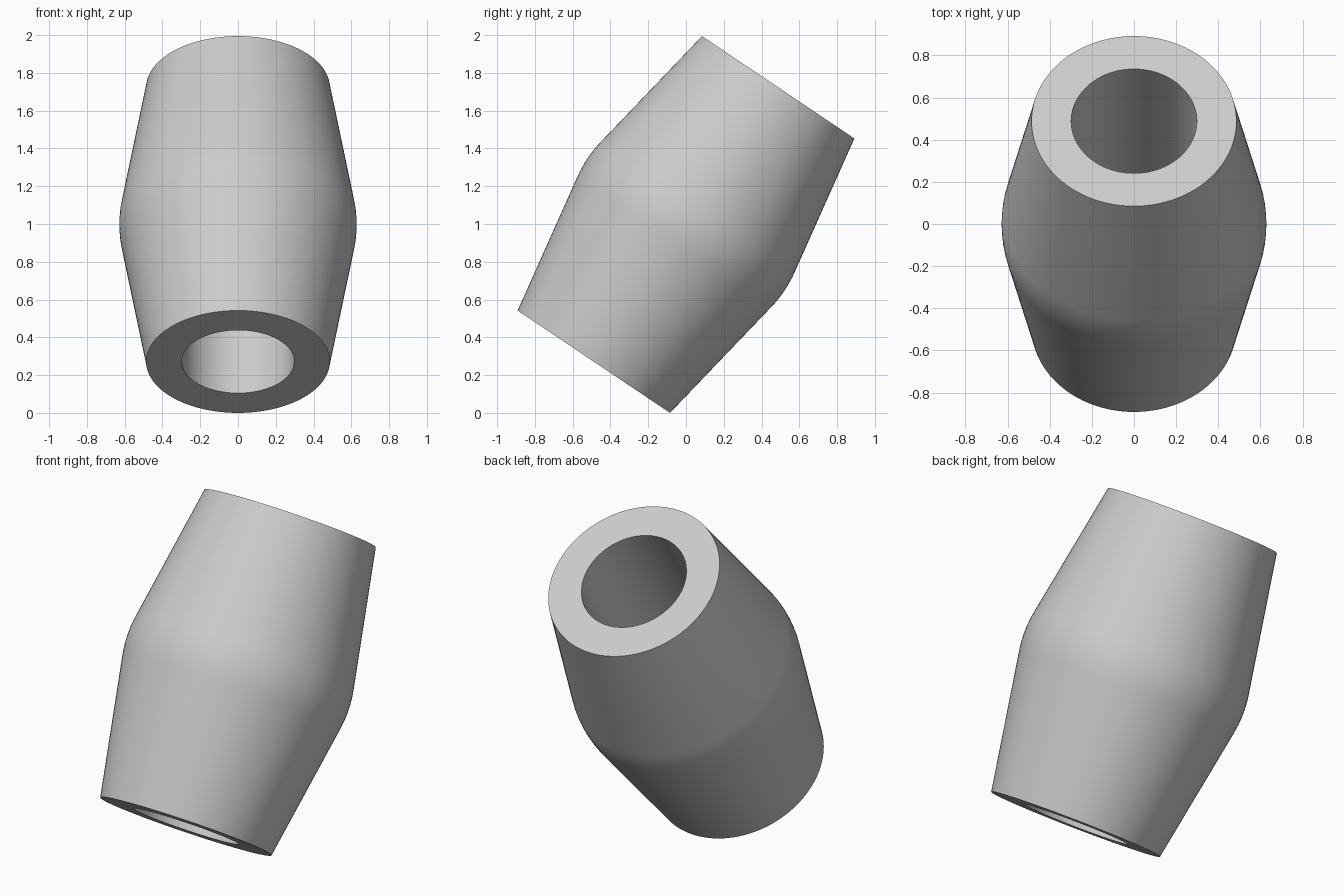
import bpy, bmesh
from math import radians, sin, cos, pi
from mathutils import Matrix, Vector

cube = bpy.data.objects.get("Cube")
if cube:
    bpy.data.objects.remove(cube, do_unlink=True)

HALF_LENGTH = 0.875
END_RADIUS = 0.486
MID_RADIUS = 0.628
BORE_RADIUS = 0.298
TAPER = radians(10)
FILLET = 0.65
TILT = radians(33.9)
SEGMENTS = 96


def material(name, rgb):
    mat = bpy.data.materials.new(name)
    mat.use_nodes = True
    mat.diffuse_color = (*rgb, 1)
    mat.node_tree.nodes["Principled BSDF"].inputs["Base Color"].default_value = (*rgb, 1)
    return mat


# Closed wall profile: straight bore, flat ends, two tapers with a rounded waist
profile = [(BORE_RADIUS, -HALF_LENGTH), (END_RADIUS, -HALF_LENGTH)]
for i in range(-4, 5):
    a = TAPER * i / 4
    profile.append((MID_RADIUS - FILLET * (1 - cos(a)), FILLET * sin(a)))
profile += [(END_RADIUS, HALF_LENGTH), (BORE_RADIUS, HALF_LENGTH)]

# Revolve the profile around its axis
bm = bmesh.new()
verts = [bm.verts.new((r, 0, z)) for r, z in profile]
edges = [bm.edges.new((v, verts[(i + 1) % len(verts)])) for i, v in enumerate(verts)]
bmesh.ops.spin(bm, geom=verts + edges, cent=(0, 0, 0), axis=(0, 0, 1),
               angle=2 * pi, steps=SEGMENTS)
bmesh.ops.remove_doubles(bm, verts=bm.verts, dist=0.0001)
bmesh.ops.recalc_face_normals(bm, faces=bm.faces)

# Lean the sleeve backwards and stand it on the ground
bm.transform(Matrix.Rotation(-TILT, 4, 'X'))
lowest = min(v.co.z for v in bm.verts)
bmesh.ops.translate(bm, verts=bm.verts, vec=Vector((0, 0, -lowest)))

mesh = bpy.data.meshes.new("tapered_sleeve")
bm.to_mesh(mesh)
bm.free()
sleeve = bpy.data.objects.new("tapered_sleeve", mesh)
bpy.context.collection.objects.link(sleeve)
mesh.materials.append(material("light grey", (0.6, 0.6, 0.6)))

# Smooth the round surfaces and keep the end rims crisp
bpy.ops.object.select_all(action='DESELECT')
sleeve.select_set(True)
bpy.context.view_layer.objects.active = sleeve
bpy.ops.object.shade_smooth_by_angle(angle=radians(30))
